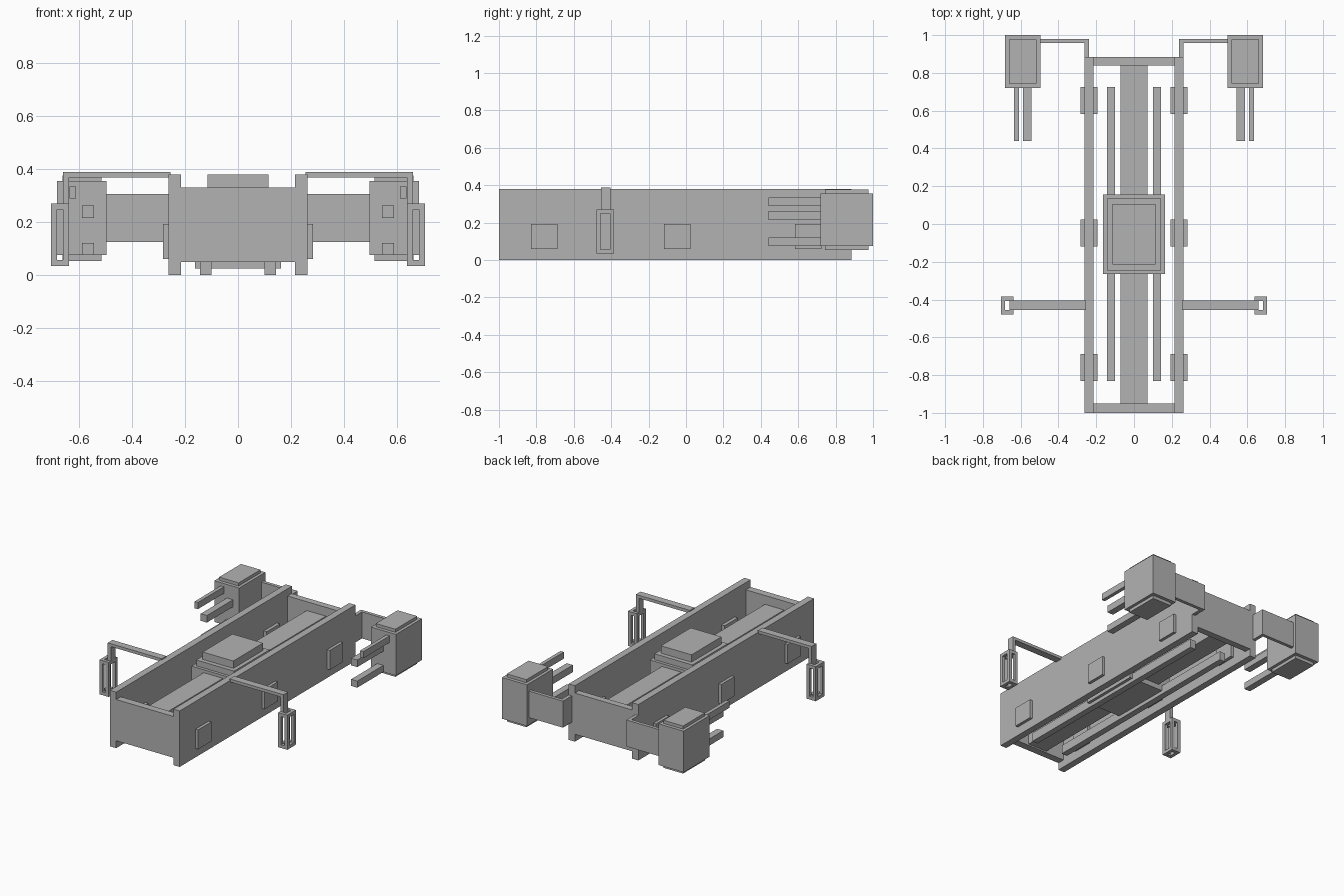
import bpy

old = bpy.data.objects.get("Cube")
if old:
    bpy.data.objects.remove(old, do_unlink=True)

grey = bpy.data.materials.new("plain grey")
grey.use_nodes = True
COLOUR = (0.45, 0.45, 0.45, 1)
grey.diffuse_color = COLOUR
grey.node_tree.nodes["Principled BSDF"].inputs["Base Color"].default_value = COLOUR


def box(name, x, y, z):
    """Box from (low, high) ranges on each axis."""
    bpy.ops.mesh.primitive_cube_add(size=1)
    ob = bpy.context.object
    ob.name = name
    ob.location = [(a + b) / 2 for a, b in (x, y, z)]
    ob.scale = [b - a for a, b in (x, y, z)]
    bpy.ops.object.transform_apply(location=True, rotation=False, scale=True)
    ob.data.materials.append(grey)
    return ob


def pair(name, x, y, z):
    """The same box on both sides of the model."""
    box("left_" + name, x, y, z)
    box("right_" + name, (-x[1], -x[0]), y, z)


# Hull: long side walls, end plates, centre beam and skids
pair("side_wall", (0.215, 0.262), (-1, 0.885), (0, 0.38))
box("front_plate", (-0.262, 0.262), (-1, -0.95), (0.05, 0.33))
box("back_plate", (-0.262, 0.262), (0.84, 0.885), (0.05, 0.33))
box("centre_beam", (-0.072, 0.072), (-0.95, 0.84), (0.06, 0.27))
pair("skid", (0.1, 0.143), (-0.83, 0.725), (0, 0.06))

# Central housing with stepped top
box("housing", (-0.163, 0.163), (-0.265, 0.155), (0.025, 0.29))
box("housing_step", (-0.142, 0.142), (-0.245, 0.135), (0.28, 0.33))
box("housing_cap", (-0.115, 0.115), (-0.215, 0.105), (0.32, 0.38))

# Square pads through the side walls
for label, y in (("front", -0.83), ("middle", -0.118), ("back", 0.582)):
    pair(label + "_pad", (0.192, 0.282), (y, y + 0.142), (0.06, 0.192))

# Rear pods on thin angled brackets, each with three forward prongs
pair("bracket_root", (0.238, 0.262), (0.88, 0.98), (0.125, 0.305))
pair("bracket_arm", (0.238, 0.5), (0.957, 0.98), (0.125, 0.305))
pair("pod", (0.495, 0.682), (0.72, 1), (0.075, 0.355))
pair("pod_core", (0.515, 0.662), (0.743, 0.977), (0.053, 0.376))
for label, x, z in (("upper", (0.61, 0.635), (0.288, 0.333)),
                    ("middle", (0.542, 0.588), (0.215, 0.263)),
                    ("lower", (0.542, 0.588), (0.075, 0.12))):
    pair(label + "_prong", x, (0.44, 0.73), z)

# Side booms carrying open cages
pair("boom", (0.255, 0.66), (-0.455, -0.405), (0.368, 0.388))
pair("boom_post", (0.637, 0.66), (-0.455, -0.405), (0.265, 0.388))
CX, CY, CZ = (0.637, 0.705), (-0.478, -0.385), (0.035, 0.27)
BAR = 0.022
for i, x in enumerate(((CX[0], CX[0] + BAR), (CX[1] - BAR, CX[1]))):
    for j, y in enumerate(((CY[0], CY[0] + BAR), (CY[1] - BAR, CY[1]))):
        pair(f"cage_upright_{i}{j}", x, y, CZ)
for label, z in (("bottom", (CZ[0], CZ[0] + BAR)), ("top", (CZ[1] - BAR, CZ[1]))):
    for k in (0, 1):
        x = (CX[0], CX[0] + BAR) if k == 0 else (CX[1] - BAR, CX[1])
        y = (CY[0], CY[0] + BAR) if k == 0 else (CY[1] - BAR, CY[1])
        pair(f"cage_{label}_side_{k}", x, CY, z)
        pair(f"cage_{label}_end_{k}", CX, y, z)
